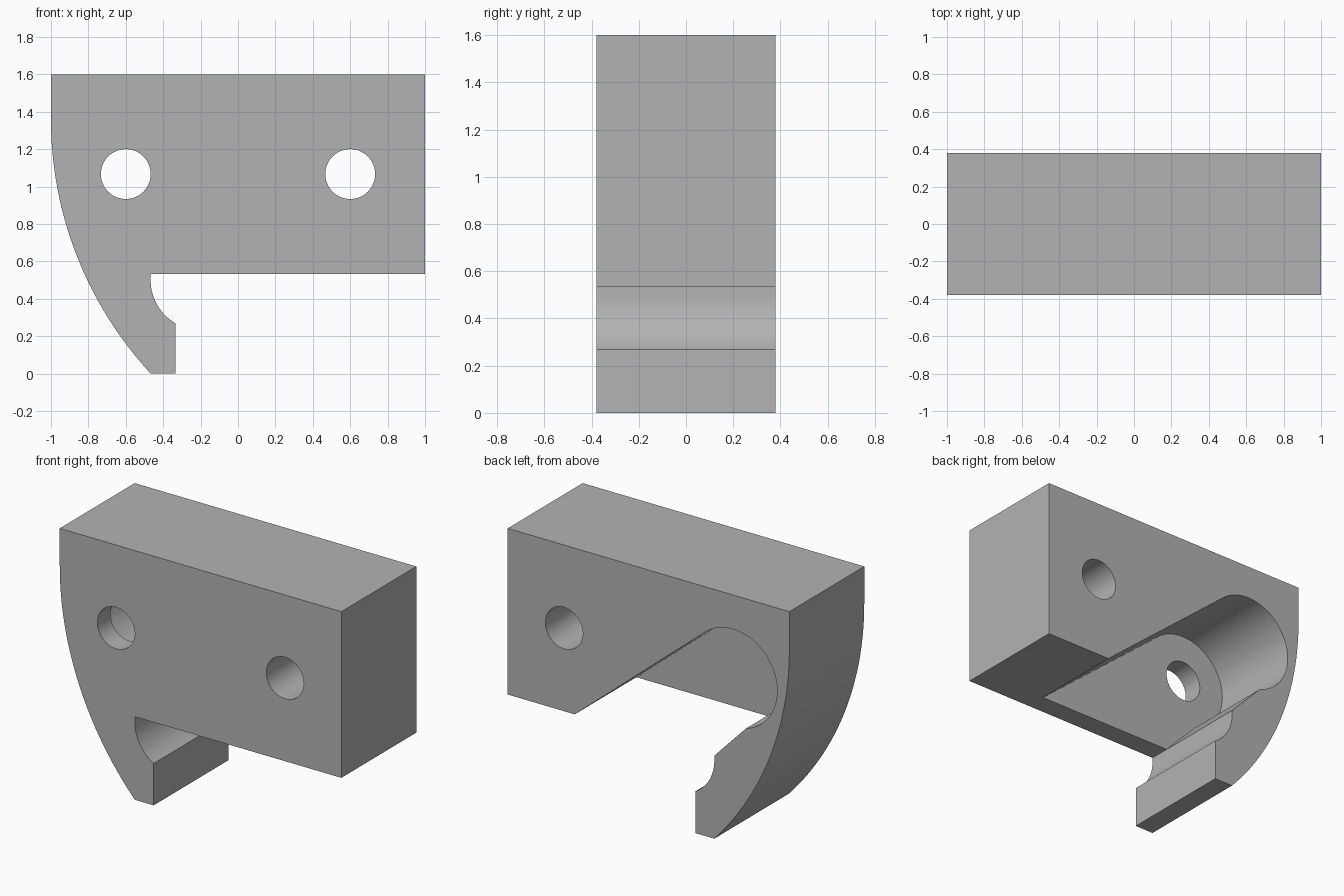
import bpy, bmesh
from math import sin, cos, radians, asin

HALF = 0.38           # half thickness in y
HOLE_Z = 1.067
POCKET_R = 0.3133
FLOOR_Y = -0.245      # pocket floor

if "Cube" in bpy.data.objects:
    bpy.data.objects.remove(bpy.data.objects["Cube"])


def arc(cx, cz, r, a0, a1, n):
    """Points on an arc in the x-z plane, angles in degrees."""
    angles = [radians(a0 + (a1 - a0) * i / n) for i in range(n + 1)]
    return [(cx + r * cos(a), cz + r * sin(a)) for a in angles]


def prism(name, outline, y0, y1):
    """Extrude an x-z outline from y0 to y1."""
    bm = bmesh.new()
    face = bm.faces.new([bm.verts.new((x, y0, z)) for x, z in outline])
    new = bmesh.ops.extrude_face_region(bm, geom=[face])["geom"]
    verts = [g for g in new if isinstance(g, bmesh.types.BMVert)]
    bmesh.ops.translate(bm, verts=verts, vec=(0, y1 - y0, 0))
    bmesh.ops.recalc_face_normals(bm, faces=bm.faces)
    mesh = bpy.data.meshes.new(name)
    bm.to_mesh(mesh)
    bm.free()
    obj = bpy.data.objects.new(name, mesh)
    bpy.context.collection.objects.link(obj)
    return obj


# Block with a hook: curved outer side, rounded inner notch
R = 2.0
sweep = 180 + math_deg if (math_deg := asin(1.36 / R) * 180 / 3.14159265) else 180
outline = [(1, 1.6), (-1, 1.6)]
outline += arc(-1 + R, 1.36, R, 180, sweep, 40)[:-1]
outline += [(-0.467, 0), (-0.333, 0)]
outline += arc(-0.2, 0.5, 0.267, 240, 180, 20)
outline += [(-0.467, 0.533), (1, 0.533)]
body = prism("hooked_block", outline, -HALF, HALF)

# Slanted pocket, open at the back and underneath
pocket = arc(-0.6, HOLE_Z, POCKET_R, 50, 253, 48)
pocket += [(-0.467, 0.533), (-0.43, 0.497)]
top_x, top_z = pocket[0]
pocket.append((top_x + (top_z - 0.45) * cos(radians(40)) / sin(radians(40)), 0.45))
cutters = [prism("pocket_cutter", pocket, FLOOR_Y, HALF + 0.1)]

# Two through holes
for side, x in (("right", -0.6), ("left", 0.6)):
    ring = arc(x, HOLE_Z, 0.1333, 0, 360, 48)[:-1]
    cutters.append(prism(side + "_hole_cutter", ring, -HALF - 0.1, HALF + 0.1))

bpy.ops.object.select_all(action="DESELECT")
bpy.context.view_layer.objects.active = body
body.select_set(True)
for cutter in cutters:
    cutter.hide_render = True
    mod = body.modifiers.new(cutter.name, "BOOLEAN")
    mod.operation = "DIFFERENCE"
    mod.solver = "EXACT"
    mod.object = cutter
    bpy.ops.object.modifier_apply(modifier=mod.name)
    bpy.data.objects.remove(cutter)

# Single grey material
grey = bpy.data.materials.new("plain grey")
grey.use_nodes = True
grey.diffuse_color = (0.45, 0.45, 0.45, 1)
grey.node_tree.nodes["Principled BSDF"].inputs["Base Color"].default_value = (0.45, 0.45, 0.45, 1)
body.data.materials.clear()
body.data.materials.append(grey)

bpy.ops.object.shade_smooth_by_angle(angle=radians(25))
